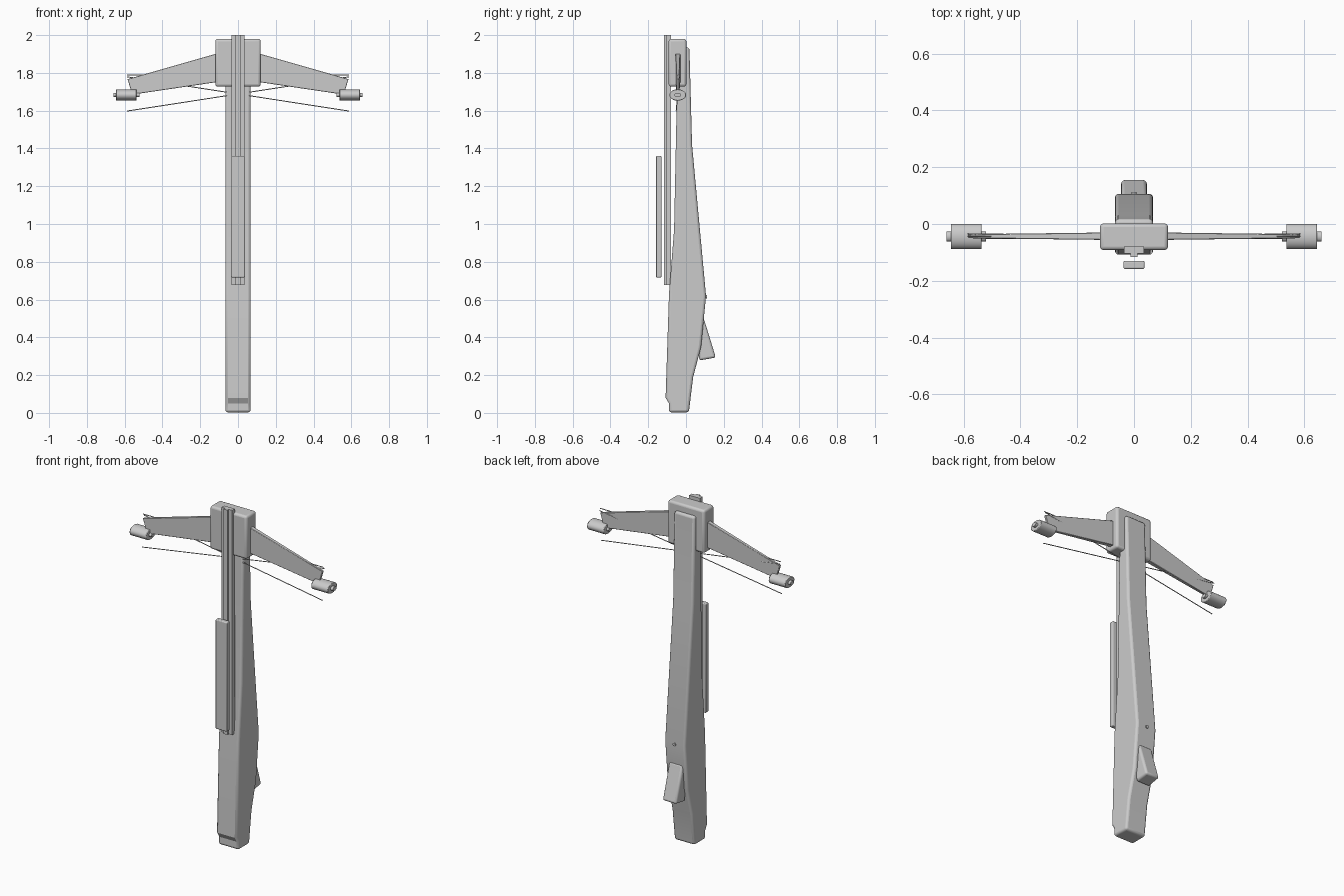
import bpy, bmesh, math
from mathutils import Vector, Matrix

if "Cube" in bpy.data.objects:
    bpy.data.objects.remove(bpy.data.objects["Cube"])


def finish(name, bm, bevel=0.0, segments=3):
    bmesh.ops.recalc_face_normals(bm, faces=bm.faces)
    mesh = bpy.data.meshes.new(name)
    bm.to_mesh(mesh)
    bm.free()
    ob = bpy.data.objects.new(name, mesh)
    bpy.context.collection.objects.link(ob)
    if bevel:
        mod = ob.modifiers.new("soft_edges", 'BEVEL')
        mod.width = bevel
        mod.segments = segments
        mod.limit_method = 'ANGLE'
        mod.angle_limit = math.radians(35)
    bpy.ops.object.select_all(action='DESELECT')
    ob.select_set(True)
    bpy.context.view_layer.objects.active = ob
    bpy.ops.object.shade_smooth_by_angle(angle=math.radians(28))
    return ob


def loft(name, loops, bevel=0.0, segments=3):
    bm = bmesh.new()
    a, b = [[bm.verts.new(p) for p in loop] for loop in loops]
    n = len(a)
    bm.faces.new(a)
    bm.faces.new(b[::-1])
    for i in range(n):
        bm.faces.new((a[i], b[i], b[(i + 1) % n], a[(i + 1) % n]))
    return finish(name, bm, bevel, segments)


def side_extrude(name, yz, half, bevel):
    return loft(name, [[(x, y, z) for y, z in yz] for x in (-half, half)], bevel)


def box(name, lo, hi, bevel):
    yz = [(lo[1], lo[2]), (hi[1], lo[2]), (hi[1], hi[2]), (lo[1], hi[2])]
    return loft(name, [[(x, y, z) for y, z in yz] for x in (lo[0], hi[0])], bevel)


def rod(name, start, end, radius, sides=8, squash=1.0, bevel=0.0):
    start, end = Vector(start), Vector(end)
    d = end - start
    bm = bmesh.new()
    bmesh.ops.create_cone(bm, cap_ends=True, segments=sides, radius1=radius,
                          radius2=radius, depth=d.length)
    rot = Vector((0, 0, 1)).rotation_difference(d).to_matrix().to_4x4()
    bm.transform(Matrix.Translation((start + end) / 2)
                 @ Matrix.Diagonal((1, 1, squash, 1)) @ rot)
    return finish(name, bm, bevel, 2)


# Long stock with a stepped butt
side_extrude("stock", [
    (-0.09, 0.003), (-0.09, 0.05), (-0.108, 0.08), (-0.09, 0.63), (-0.063, 0.97),
    (-0.05, 1.6), (-0.04, 1.935), (0.018, 1.935), (0.032, 1.42), (0.106, 0.62),
    (0.08, 0.35), (0.038, 0.19), (0.015, 0.003)], 0.067, 0.013)

# Grip wedge and trigger pin on the back
side_extrude("grip", [(0.05, 0.50), (0.094, 0.50), (0.158, 0.293), (0.07, 0.278)],
             0.045, 0.012)
rod("trigger_pin", (0, 0.08, 0.615), (0, 0.112, 0.615), 0.009, 12)

# Limb block at the head
box("limb_block", (-0.12, -0.092, 1.727), (0.12, 0.002, 1.98), 0.013)

# Stepped bolt rail
rail = [(-0.035, -0.08), (0.035, -0.08), (0.035, -0.104), (0.012, -0.104),
        (0.012, -0.117), (-0.012, -0.117), (-0.012, -0.104), (-0.035, -0.104)]
loft("bolt_rail", [[(x, y, z) for x, y in rail] for z in (0.678, 2.0)])

# Free-standing cover plate in front of the rail
box("front_plate", (-0.037, -0.158, 0.717), (0.037, -0.13, 1.36), 0.005)

for s, side in ((-1, "left"), (1, "right")):
    # Tapered limb
    root = [(0.10, 1.906), (0.585, 1.767), (0.56, 1.685), (0.10, 1.753)]
    half = [0.013, 0.007, 0.007, 0.013]
    loft(side + "_limb", [[(s * x, -0.043 + k * h, z) for (x, z), h in zip(root, half)]
                          for k in (-1, 1)], 0.002, 1)
    # Oval roller and its axle
    rod(side + "_roller", (s * 0.537, -0.044, 1.683), (s * 0.645, -0.044, 1.683),
        0.044, 32, 0.68, 0.003)
    rod(side + "_axle", (s * 0.522, -0.044, 1.683), (s * 0.66, -0.044, 1.683),
        0.017, 20, 0.68)
    # Crossing cable
    rod(side + "_cable", (s * 0.587, -0.052, 1.598), (-s * 0.587, -0.035, 1.779), 0.0025)

# Straight string
rod("bow_string", (-0.587, -0.043, 1.789), (0.587, -0.043, 1.789), 0.0025)
